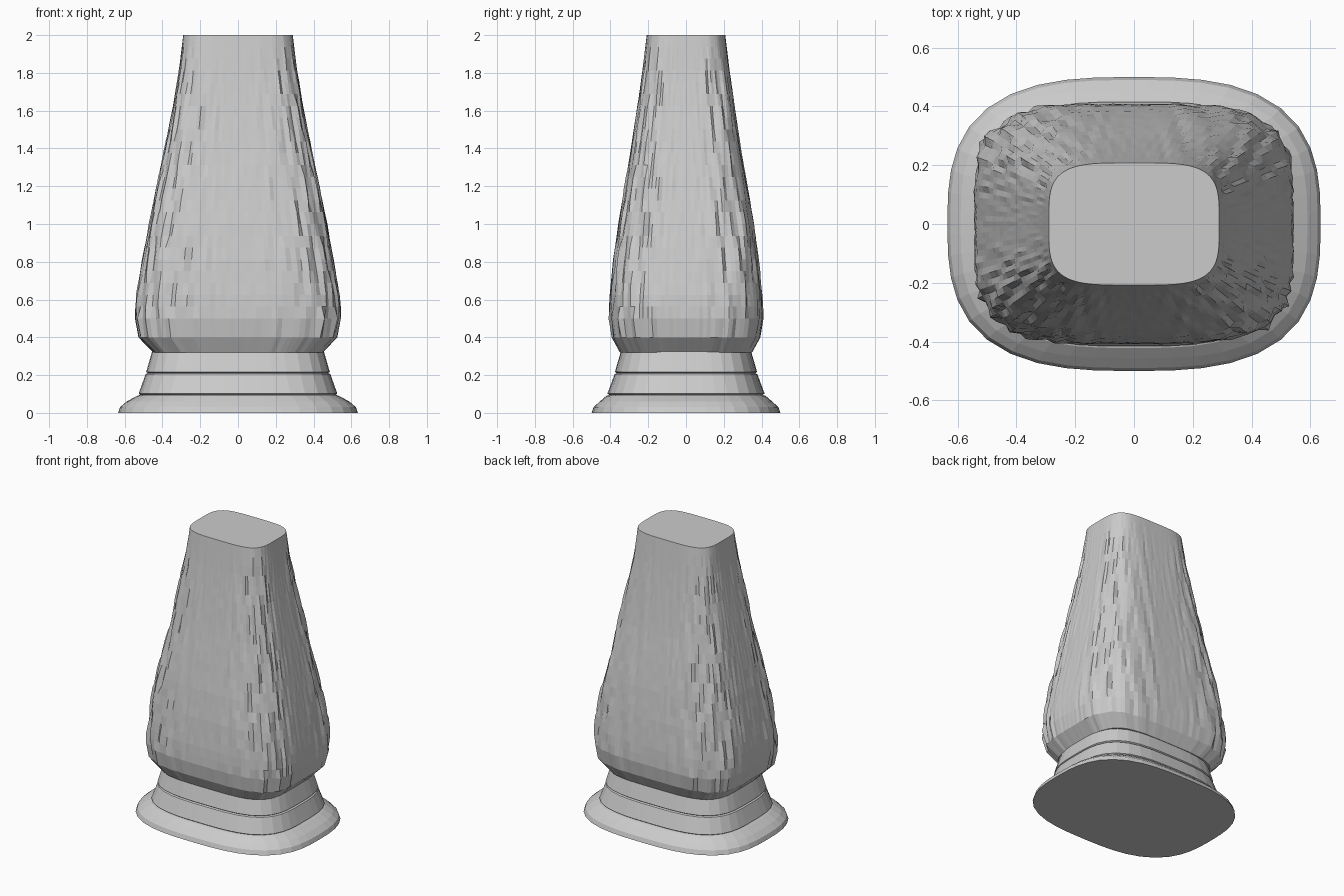
import bpy, bmesh, math, random

if "Cube" in bpy.data.objects:
    bpy.data.objects.remove(bpy.data.objects["Cube"])

random.seed(4)


def outline(theta, hx, hy, n):
    # superellipse point at a given direction
    c, s = math.cos(theta), math.sin(theta)
    r = (abs(c) ** n + abs(s) ** n) ** (-1 / n)
    return c * r * hx, s * r * hy


def loft(name, rings, segs, offset=None):
    # rings: (z, half width, half depth, squareness)
    bm = bmesh.new()
    loops = []
    for i, (z, hx, hy, n) in enumerate(rings):
        loop = []
        for j in range(segs):
            x, y = outline(2 * math.pi * (j + 0.5) / segs, hx, hy, n)
            k = 1 + (offset(i, j, z) if offset else 0)
            loop.append(bm.verts.new((x * k, y * k, z)))
        loops.append(loop)
    for a, b in zip(loops, loops[1:]):
        for j in range(segs):
            k = (j + 1) % segs
            bm.faces.new((a[j], a[k], b[k], b[j]))
    bm.faces.new(loops[0][::-1])
    bm.faces.new(loops[-1])
    me = bpy.data.meshes.new(name)
    bm.to_mesh(me)
    bm.free()
    ob = bpy.data.objects.new(name, me)
    bpy.context.collection.objects.link(ob)
    return ob


# flared foot and two stacked collars
loft("foot", [(0, 0.635, 0.5, 2.9), (0.03, 0.625, 0.49, 2.9), (0.06, 0.59, 0.457, 3),
              (0.09, 0.535, 0.422, 3.1), (0.1, 0.5, 0.39, 3.2)], 44)
loft("lower_collar", [(0.09, 0.51, 0.4, 3.2), (0.102, 0.526, 0.416, 3.2),
                      (0.205, 0.489, 0.378, 3.3), (0.215, 0.47, 0.36, 3.3)], 44)
loft("upper_collar", [(0.205, 0.47, 0.36, 3.4), (0.217, 0.486, 0.376, 3.4),
                      (0.325, 0.455, 0.345, 3.5)], 44)

# shaggy tapered leg
PROFILE = [(0.32, 0.45, 0.35), (0.4, 0.525, 0.393), (0.5, 0.543, 0.408), (0.6, 0.54, 0.405),
           (0.8, 0.507, 0.385), (1.0, 0.47, 0.358), (1.2, 0.43, 0.325), (1.4, 0.388, 0.29),
           (1.6, 0.348, 0.26), (1.8, 0.314, 0.232), (2.0, 0.29, 0.208)]


def leg_size(z):
    for (z0, a0, b0), (z1, a1, b1) in zip(PROFILE, PROFILE[1:]):
        if z <= z1 + 1e-6:
            t = (z - z0) / (z1 - z0)
            return a0 + (a1 - a0) * t, b0 + (b1 - b0) * t


SEGS = 128
heights = [0.32, 0.4, 0.5] + [0.5 + 1.5 * i / 24 for i in range(1, 25)]
phase = [random.uniform(0, 6.28) for _ in range(SEGS)]


def fur(i, j, z):
    # uneven vertical locks, strongest on the corners, fading at both ends
    corner = abs(math.sin(4 * math.pi * (j + 0.5) / SEGS)) ** 2
    fade = min(1, (2 - z) / 0.25) * min(1, (z - 0.3) / 0.15)
    saw = ((j + (i // 3)) % 4) / 3 - 0.5
    lock = 0.6 * saw + 0.4 * math.sin(z * 9 + phase[j])
    return fade * (0.04 * corner * lock + random.uniform(-0.003, 0.003))


loft("furry_leg", [(z, *leg_size(z), 4) for z in heights], SEGS, fur)
